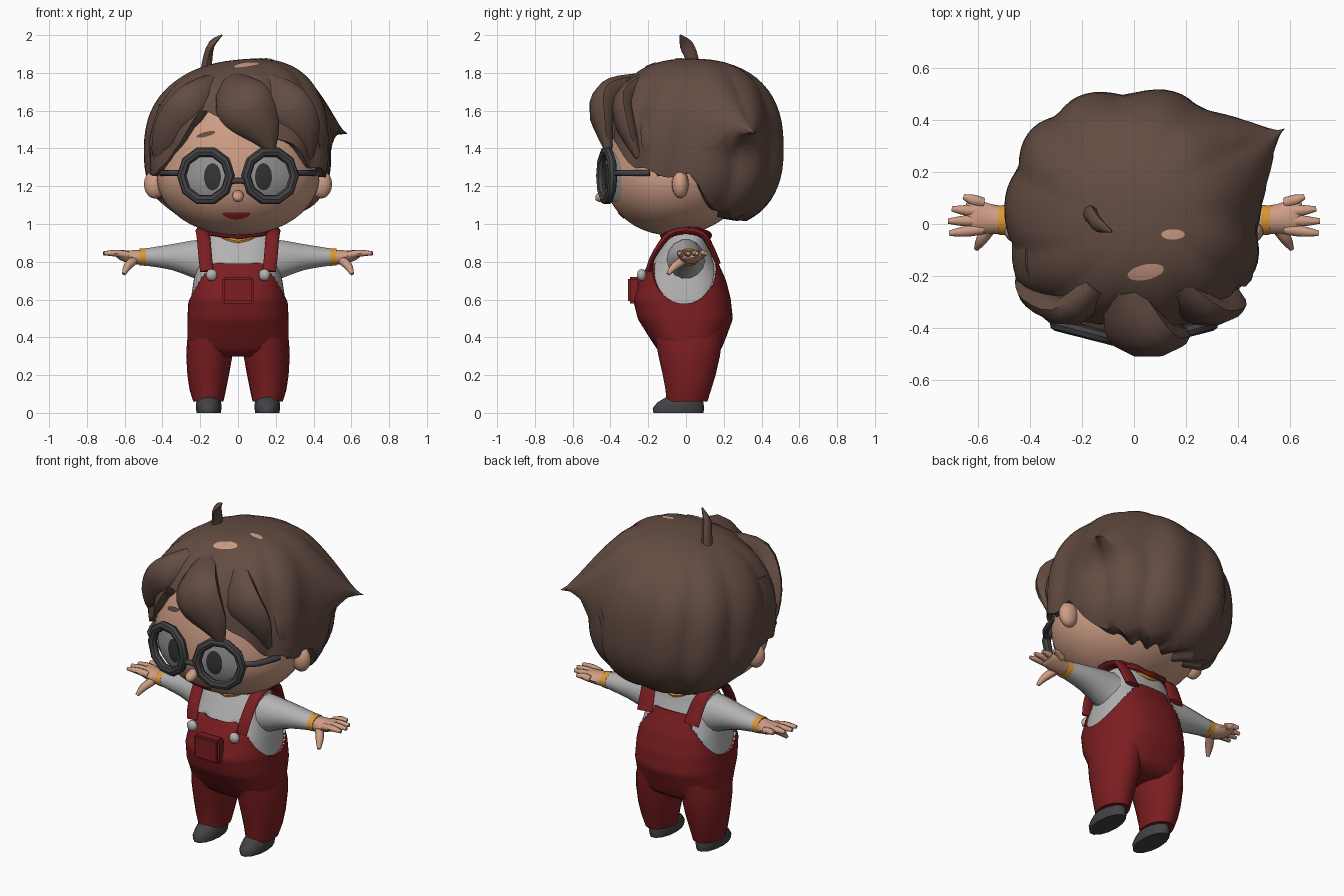
import bpy, bmesh, math
from mathutils import Vector, Matrix
from mathutils.bvhtree import BVHTree

if "Cube" in bpy.data.objects:
    bpy.data.objects.remove(bpy.data.objects["Cube"], do_unlink=True)


def material(name, r, g, b):
    m = bpy.data.materials.new(name)
    m.use_nodes = True
    m.diffuse_color = (r, g, b, 1)
    m.node_tree.nodes["Principled BSDF"].inputs["Base Color"].default_value = (r, g, b, 1)
    return m


HAIR = material("brown hair", .125, .073, .055)
SKIN = material("skin", .62, .34, .235)
RED = material("red cloth", .2, .013, .015)
SHIRT = material("pale grey cloth", .45, .44, .44)
YELLOW = material("yellow trim", .7, .32, .04)
DARK = material("dark grey", .055, .055, .06)
EYE = material("eye grey", .31, .31, .31)
PUPIL = material("pupil", .035, .035, .035)
MOUTH = material("mouth red", .42, .025, .025)
SIDES = ((1, "left_"), (-1, "right_"))


def finish(bm, name, *mats, angle=50):
    bmesh.ops.recalc_face_normals(bm, faces=bm.faces)
    me = bpy.data.meshes.new(name)
    bm.to_mesh(me)
    bm.free()
    for m in mats:
        me.materials.append(m)
    ob = bpy.data.objects.new(name, me)
    bpy.context.collection.objects.link(ob)
    bpy.ops.object.select_all(action="DESELECT")
    ob.select_set(True)
    bpy.context.view_layer.objects.active = ob
    bpy.ops.object.shade_smooth_by_angle(angle=math.radians(angle))
    return ob


def loft(bm, rings, caps=True):
    """Skin closed rings of points, optionally capping the ends."""
    rows = [[bm.verts.new(p) for p in ring] for ring in rings]
    n = len(rows[0])
    for a, b in zip(rows, rows[1:]):
        for i in range(n):
            j = (i + 1) % n
            bm.faces.new((a[i], a[j], b[j], b[i]))
    if caps:
        bm.faces.new(rows[0])
        bm.faces.new(rows[-1])


def circle(n):
    return [(math.cos(k * math.tau / n), math.sin(k * math.tau / n)) for k in range(n)]


def lerp_table(table, t):
    for a, b in zip(table, table[1:]):
        if t <= b[0]:
            f = (t - a[0]) / (b[0] - a[0])
            return [p + (q - p) * f for p, q in zip(a[1:], b[1:])]
    return list(table[-1][1:])


def spline(pts, steps=3):
    out = []
    for i in range(len(pts) - 1):
        p0, p1, p2, p3 = (pts[max(0, min(len(pts) - 1, i + k))] for k in (-1, 0, 1, 2))
        for s in range(steps):
            t = s / steps
            out.append([b + .5 * t * (c - a + t * (2*a - 5*b + 4*c - d + t * (3*(b - c) + d - a)))
                        for a, b, c, d in zip(p0, p1, p2, p3)])
    return out + [list(pts[-1])]


def tube(name, pts, mat, n=10, up=(0, 0, 1), side=1):
    """Elliptical tube through points (x, y, z, half width, half thickness)."""
    pts = spline(pts)
    pos = [Vector((p[0] * side, p[1], p[2])) for p in pts]
    rings = []
    for i, p in enumerate(pts):
        t = pos[min(i + 1, len(pos) - 1)] - pos[max(i - 1, 0)]
        u = t.cross(Vector(up)).normalized()
        v = u.cross(t).normalized()
        a, b = max(p[3], .002), max(p[4], .002)
        rings.append([pos[i] + u * a * c + v * b * s for c, s in circle(n)])
    bm = bmesh.new()
    loft(bm, rings)
    return finish(bm, name, mat)


def pair(name, pts, mat, **kw):
    for s, word in SIDES:
        tube(word + name, pts, mat, side=s, **kw)


def stack_pair(name, levels, mat, n=18):
    """Level ellipses (x, y, z, half width, half depth) stacked upward."""
    for side, word in SIDES:
        bm = bmesh.new()
        loft(bm, [[(side * (x + rx * c), y + ry * s, z) for c, s in circle(n)]
                  for x, y, z, rx, ry in levels])
        finish(bm, word + name, mat)


def ball(name, c, r, mat, u=16, v=10):
    bm = bmesh.new()
    bmesh.ops.create_uvsphere(bm, u_segments=u, v_segments=v, radius=1)
    bmesh.ops.transform(bm, verts=bm.verts, matrix=Matrix.Translation(c) @ Matrix.Diagonal((*r, 1)))
    return finish(bm, name, mat)


def patch(name, place, cu, cv, ru, rv, mat, tilt=0, bend=0):
    """Thin elliptical plate laid on a surface by place(u, v)."""
    bm = bmesh.new()
    loft(bm, [[place(cu + ru * r * c, cv + rv * r * s + tilt * r * c + bend * (r * c) ** 2)
               for c, s in circle(20)] for r in (1, .75, .5, .25, .02)], caps=False)
    finish(bm, name, mat)


def spow(v, e):
    return math.copysign(abs(v) ** e, v)


# Head: narrow chin, tall forehead
head = ball("head", (0, 0, 0), (1, 1, 1), SKIN, 48, 32)
for vert in head.data.vertices:
    x, y, z = vert.co
    vert.co = (x * .43, y * (.35 if y < 0 else .4) - .08, z * (.55 if z > 0 else .31) + 1.25)


def on_face(offset):
    def place(x, z):
        k = 1 - (x / .43) ** 2 - ((z - 1.25) / (.55 if z > 1.25 else .31)) ** 2
        return x, -.08 - .35 * math.sqrt(max(k, 0)) - offset, z
    return place


for s, word in SIDES:
    patch(word + "eye", on_face(.005), s * .165, 1.25, .128, .135, EYE)
    patch(word + "pupil", on_face(.009), s * .135, 1.25, .045, .072, PUPIL)
    patch(word + "eyebrow", on_face(.006), s * .17, 1.475, .05, .013, HAIR, tilt=s * -.012)
    ball(word + "ear", (s * .44, -.03, 1.21), (.058, .045, .075), SKIN)
patch("mouth", on_face(.006), -.008, 1.042, .075, .018, MOUTH, bend=.012)
tube("nose", [(0, -.38, 1.17, .02, .01), (0, -.42, 1.155, .03, .025), (0, -.46, 1.14, .028, .026),
     (0, -.48, 1.137, .01, .01)], SKIN)

# Hair cap: boxy dome with strand ridges, a shaped hairline and one pulled-out spike
HAIRLINE = [(-180, 1.03), (-140, 1.03), (-112, 1.06), (-98, 1.14), (-90, 1.25), (-66, 1.27),
            (-50, 1.31), (-36, 1.44), (-22, 1.60), (0, 1.56), (25, 1.45), (50, 1.31), (66, 1.27),
            (90, 1.25), (98, 1.14), (112, 1.06), (140, 1.03), (180, 1.03)]
E = 2 / 2.5
SEG, ROWS = 96, 24
SPIKE_BASE, SPIKE_TIP = Vector((.43, .27, 1.53)), Vector((.59, .375, 1.475))
columns = []
for i in range(SEG):
    deg = -180 + 360 * i / SEG
    a = math.radians(deg)
    zb = lerp_table(HAIRLINE, deg)[0] + .015 * math.sin(13 * a)
    h = (zb - 1.38) / (.49 if zb > 1.38 else .42)
    end = math.acos(spow(h, 1 / E))
    col = []
    for j in range(ROWS + 1):
        th = .02 + (end - .02) * j / ROWS
        w = abs(math.sin(th)) ** E
        hz = spow(math.cos(th), E)
        lump = .97 + .06 * abs(math.sin(5.5 * a + .8 * th)) * math.sin(th)
        x = .485 * w * lump * spow(math.sin(a), .87)
        y = -spow(math.cos(a), .87) * w * lump * (.44 if abs(deg) < 90 else .49) + .02
        z = 1.38 + hz * (.49 if hz > 0 else .42) + .1 * x * max(hz, 0)
        p = Vector((x, y, z))
        d = p - SPIKE_BASE
        d.z *= 2.5 if d.z < 0 else 1
        col.append(p.lerp(SPIKE_TIP, max(0, 1 - d.length / .32) ** 1.2))
    x, y, z = col[-1]
    col.append((x * .5, (y - .02) * .5 + .02, z + .02))
    columns.append(col)
bm = bmesh.new()
loft(bm, [[c[j] for c in columns] for j in range(ROWS + 2)])
hair_surface = BVHTree.FromBMesh(bm)
finish(bm, "hair_cap", HAIR)


# Bare scalp spots on the crown
def on_hair(x, y):
    hit = hair_surface.ray_cast(Vector((x, y, 3)), Vector((0, 0, -1)))[0]
    return x, y, hit.z + .005


patch("small_scalp_spot", on_hair, .15, -.04, .045, .02, SKIN)
patch("large_scalp_spot", on_hair, .045, -.185, .07, .03, SKIN, tilt=.012)

# Loose locks
FRONT = (0, -1, 0)
tube("fringe_center", [(-.04, -.25, 1.74, .08, .05), (.0, -.38, 1.68, .14, .075),
     (.05, -.435, 1.61, .15, .08), (.13, -.43, 1.5, .1, .05), (.18, -.41, 1.385, .02, .02)],
     HAIR, up=FRONT)
tube("fringe_right", [(-.14, -.23, 1.74, .06, .05), (-.24, -.33, 1.65, .1, .06),
     (-.34, -.29, 1.52, .1, .05), (-.4, -.22, 1.38, .06, .04), (-.42, -.16, 1.27, .01, .01)],
     HAIR, up=FRONT)
tube("fringe_left", [(.16, -.23, 1.74, .07, .05), (.26, -.33, 1.63, .12, .06),
     (.34, -.31, 1.5, .1, .05), (.38, -.25, 1.35, .02, .02)], HAIR, up=FRONT)
pair("side_lock", [(.38, -.12, 1.62, .1, .04), (.43, -.1, 1.45, .14, .04),
     (.43, -.08, 1.26, .07, .03)], HAIR, up=(1, 0, 0))
tube("top_curl", [(-.17, .04, 1.8, .035, .03), (-.16, .03, 1.88, .035, .025),
     (-.14, 0, 1.95, .035, .018), (-.085, -.03, 2, .004, .004)], HAIR, n=8, up=(1, 0, 0))


def ring_tube(name, point, mat, segs, matrix=Matrix()):
    """Closed ring whose cross-section comes from point(angle, c, s)."""
    bm = bmesh.new()
    loft(bm, [[point(k * math.tau / segs, c, s) for c, s in circle(8)] for k in range(segs + 1)],
         caps=False)
    bmesh.ops.remove_doubles(bm, verts=bm.verts, dist=.0005)
    bmesh.ops.transform(bm, verts=bm.verts, matrix=matrix)
    finish(bm, name, mat, angle=40)


# Glasses
for s, word in SIDES:
    ring_tube(word + "rim", lambda a, c, q: ((.132 + .026 * c) * math.cos(a), .024 * q,
                                             (.132 + .026 * c) * math.sin(a)), DARK, 10,
              Matrix.Translation((s * .17, -.42, 1.255)) @ Matrix.Rotation(s * .25, 4, "Z"))
tube("bridge", [(-.06, -.445, 1.22, .015, .015), (0, -.455, 1.23, .015, .015),
     (.06, -.445, 1.22, .015, .015)], DARK, n=8)
pair("temple", [(.29, -.385, 1.27, .017, .017), (.36, -.32, 1.27, .017, .017),
     (.405, -.19, 1.27, .017, .017)], DARK, n=8)

# Torso: shirt with raised overalls (z, half width, front, back)
TORSO = [(.31, .2, -.1, .13), (.34, .245, -.14, .175), (.40, .256, -.18, .2),
         (.50, .256, -.243, .236), (.60, .25, -.268, .225), (.70, .235, -.235, .2),
         (.80, .215, -.18, .155), (.88, .205, -.135, .125), (.94, .185, -.1, .11),
         (.97, .1, -.07, .08)]
rings = []
for j in range(51):
    z = .31 + .66 * j / 50
    hx, yf, yb = lerp_table(TORSO, z)
    rings.append([(hx * spow(c, .8), spow(s, .8) * (yb if s > 0 else -yf), z) for c, s in circle(72)])
bm = bmesh.new()
loft(bm, rings)
bmesh.ops.recalc_face_normals(bm, faces=bm.faces)


def hole_radius(y, z):
    return math.hypot((y + .01) / .158, (z - .755) / .178)


for f in bm.faces:
    x, y, z = f.calc_center_median()
    armhole = abs(x) > .08 and hole_radius(y, z) < 1
    f.material_index = 1 if armhole or z > (.785 if y < 0 else .82) else 0
# Round off the armhole border
for v in bm.verts:
    x, y, z = v.co
    r = hole_radius(y, z)
    if abs(x) > .08 and .85 < r < 1.15 and len({f.material_index for f in v.link_faces}) == 2:
        v.co.y, v.co.z = (y + .01) / r - .01, (z - .755) / r + .755
raised = bmesh.ops.extrude_face_region(bm, geom=[f for f in bm.faces if f.material_index == 0])["geom"]
bm.normal_update()
moves = [(v, v.normal.copy()) for v in raised if isinstance(v, bmesh.types.BMVert)]
for v, nrm in moves:
    v.co += nrm * .012
finish(bm, "overalls_and_shirt", RED, SHIRT)

# Shoulder straps
pair("strap", [(.165, -.2, .75, .014, .035), (.172, -.182, .81, .014, .036), (.178, -.142, .88, .016, .036),
     (.185, -.085, .945, .018, .036), (.19, 0, .965, .018, .036), (.18, .085, .945, .018, .04),
     (.165, .13, .88, .016, .046), (.155, .17, .79, .014, .05)], RED, n=12, up=(1, 0, 0))

# Collar, neckline and neck
for name, rx, ry, zc, r, wave, mat in (("red_collar", .195, .115, .957, .02, .04, RED),
                                       ("yellow_neckline", .13, .115, .93, .014, 0, YELLOW)):
    def collar(a, c, s):
        g = 1 + wave * math.sin(12 * a)
        return ((rx * g + r * c) * math.cos(a), (ry * g + r * c) * math.sin(a),
                zc + r * s + .03 * (abs(math.cos(a)) - .7))
    ring_tube(name, collar, mat, 48)
ball("neck", (0, 0, .96), (.12, .1, .06), SKIN)

# Pocket and buttons
bm = bmesh.new()
bmesh.ops.create_cube(bm, size=1)
bmesh.ops.transform(bm, verts=bm.verts,
                    matrix=Matrix.Translation((0, -.275, .65)) @ Matrix.Diagonal((.165, .065, .14, 1)))
bmesh.ops.bevel(bm, geom=bm.edges[:], offset=.012, segments=2, affect="EDGES")
finish(bm, "pocket", RED)
for s, word in SIDES:
    ball(word + "button", (s * .14, -.235, .73), (.032, .025, .032), SHIRT, 10, 6)

# Trouser legs and shoes
stack_pair("trouser_leg", [(.14, .01, .46, .11, .19), (.148, .015, .38, .122, .178),
           (.152, .017, .3, .122, .165), (.158, .017, .2, .11, .142), (.16, .012, .12, .096, .122),
           (.157, .005, .06, .08, .11)], RED)
stack_pair("shoe", [(.155, -.04, 0, .064, .136), (.155, -.04, .025, .068, .14),
           (.155, -.03, .055, .066, .125), (.155, -.01, .085, .055, .095)], DARK, n=14)

# Arms and hands
pair("sleeve", [(.14, 0, .8, .11, .12), (.22, 0, .815, .095, .105),
     (.35, .01, .825, .075, .07), (.5, .015, .825, .055, .045)], SHIRT, n=14)
pair("cuff", [(.488, .015, .825, .058, .048), (.522, .015, .825, .056, .045)], YELLOW, n=14)
pair("palm", [(.5, .015, .825, .053, .042), (.56, .02, .825, .058, .038),
     (.62, .03, .835, .065, .026), (.64, .03, .838, .05, .015)], SKIN)
for k, tip in enumerate((.71, .715, .7, .655)):
    y = -.02 + .034 * k
    pair("finger_%d" % (k + 1), [(.58, y, .835, .02, .02), (.5 * tip + .29, y - .008 + .006 * k, .845, .021, .018),
         (tip, y - .016 + .013 * k, .845, .01, .01)], SKIN, n=8)
pair("thumb", [(.55, -.01, .81, .025, .025), (.585, -.06, .775, .022, .022),
     (.605, -.095, .735, .01, .01)], SKIN, n=8)
